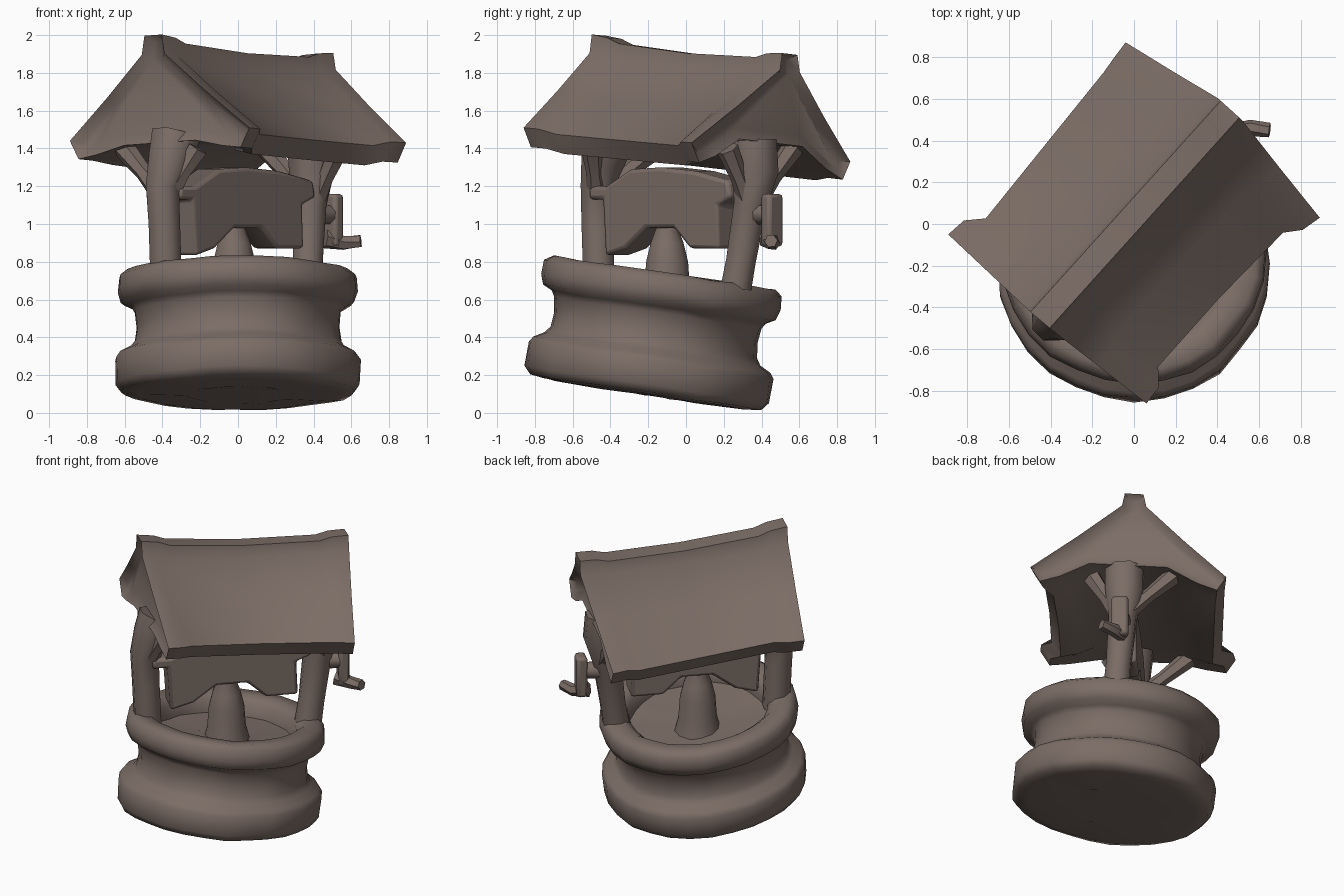
import bpy, bmesh, math, random
from mathutils import Vector, Matrix

random.seed(4)
cube = bpy.data.objects.get("Cube")
if cube:
    bpy.data.objects.remove(cube)

brown = bpy.data.materials.new("weathered brown")
brown.use_nodes = True
color = (0.2, 0.153, 0.132, 1)
brown.diffuse_color = color
brown.node_tree.nodes["Principled BSDF"].inputs["Base Color"].default_value = color


def finish(name, bm, bevel=0.0, angle=50):
    bmesh.ops.recalc_face_normals(bm, faces=bm.faces)
    mesh = bpy.data.meshes.new(name)
    bm.to_mesh(mesh)
    bm.free()
    mesh.materials.append(brown)
    ob = bpy.data.objects.new(name, mesh)
    bpy.context.collection.objects.link(ob)
    if bevel:
        mod = ob.modifiers.new("soft edges", 'BEVEL')
        mod.width, mod.segments = bevel, 2
    bpy.ops.object.select_all(action='DESELECT')
    ob.select_set(True)
    bpy.context.view_layer.objects.active = ob
    bpy.ops.object.shade_smooth_by_angle(angle=math.radians(angle))
    return ob


def loft(rings):
    """Closed skin through rings of equal point count."""
    bm = bmesh.new()
    rows = [[bm.verts.new(p) for p in ring] for ring in rings]
    n = len(rows[0])
    for a, b in zip(rows, rows[1:]):
        for i in range(n):
            j = (i + 1) % n
            bm.faces.new((a[i], a[j], b[j], b[i]))
    caps = [bm.faces.new(rows[0]), bm.faces.new(rows[-1])]
    return bm, caps


def tube(name, path, radii, sides=8):
    """Tapered limb along a path, with one radius per point."""
    pts = [Vector(p) for p in path]
    rings = []
    for i, p in enumerate(pts):
        d = pts[min(i + 1, len(pts) - 1)] - pts[max(i - 1, 0)]
        q = Vector((0, 0, 1)).rotation_difference(d)
        rings.append([p + q @ Vector((radii[i] * math.cos(a), radii[i] * math.sin(a), 0))
                      for a in (math.tau * (k + .5) / sides for k in range(sides))])
    return finish(name, loft(rings)[0])


def box(name, center, size, axis, bevel=0.02):
    """Box whose local x follows the axis."""
    bm = bmesh.new()
    bmesh.ops.create_cube(bm, size=1)
    turn = Vector(axis).to_track_quat('X', 'Z').to_matrix().to_4x4()
    bm.transform(Matrix.Translation(center) @ turn @ Matrix.Diagonal((*size, 1)))
    return finish(name, bm, bevel)


# Leaning stone well: lathed profile with a slight lumpiness
profile = [(.3, -.01), (.54, -.005), (.62, .005), (.65, .045), (.652, .175), (.63, .205), (.575, .235),
           (.55, .27), (.54, .35), (.55, .43), (.57, .46), (.622, .485), (.638, .54), (.63, .615),
           (.59, .645), (.5, .64), (.45, .6), (.44, .51), (.2, .49)]
lean = Matrix.Translation((0, -.215, .105)) @ Matrix.Rotation(-math.atan(.15), 4, 'X')
sides = 28
lump = [random.uniform(-.008, .008) for _ in range(sides)]
rings = []
for r, h in profile:
    ring = []
    for k in range(sides):
        a = math.tau * k / sides
        rr = r + lump[k] + random.uniform(-.004, .004)
        ring.append(lean @ Vector((rr * math.cos(a), rr * math.sin(a), h + lump[k - 5] * .6)))
    rings.append(ring)
finish("stone_well", loft(rings)[0], angle=55)

# Roof: eave and ridge ends, front then back
left = Vector((-.89, -.05, 1.44)), Vector((-.04, .87, 1.33))
right = Vector((.06, -.86, 1.51)), Vector((.89, .03, 1.43))
peak = Vector((-.45, -.46, 2.0)), Vector((.46, .55, 1.9))


def roof_section(t, left_inset, right_inset, dip, shoulder):
    l, r, p = (e[0].lerp(e[1], t) for e in (left, right, peak))
    p = p - Vector((0, 0, .03 * 4 * t * (1 - t) + dip))
    across = (r - l).normalized()
    l = l + across * left_inset - Vector((0, 0, dip))
    r = r - across * right_inset - Vector((0, 0, dip))
    cap = across * .06
    low = p - Vector((0, 0, shoulder))
    mid = (l + r) / 2
    mid.z = 1.43
    drop = Vector((0, 0, -.1))
    return [l, l.lerp(low - cap, .5), low - cap * 1.3, p - cap, p + cap, low + cap * 1.3,
            r.lerp(low + cap, .5), r,
            r - across * .06 + drop, r.lerp(mid, .3) + drop * .7, mid + across * .25,
            mid - across * .25, l.lerp(mid, .3) + drop * .7, l + across * .06 + drop]


stations = [(0, 0, 0, 0, .1), (.08, .01, .01, 0, .1), (.14, .08, .08, .02, .1), (.5, .05, .09, .02, .08),
            (.86, .02, .08, .02, .08), (.92, .01, .02, 0, .09), (1, 0, 0, 0, .09)]
bm, gables = loft([roof_section(*s) for s in stations])
bmesh.ops.recalc_face_normals(bm, faces=bm.faces)
bmesh.ops.inset_individual(bm, faces=gables, thickness=.05, depth=-.04)
finish("gabled_roof", bm, angle=60)

# Posts, flaring under the gables
tube("front_post", [(-.38, -.46, .68), (-.39, -.47, 1.0), (-.4, -.47, 1.2), (-.36, -.44, 1.34),
                    (-.33, -.4, 1.46)], [.09, .09, .095, .125, .14])
tube("back_post", [(.36, .25, .58), (.37, .29, .8), (.38, .34, 1.1), (.39, .37, 1.28),
                   (.38, .36, 1.44)], [.09, .085, .095, .13, .13])

# Braces from posts to eaves
for name, foot, eave in (("front", Vector((-.4, -.46, 1.15)), left[0].lerp(right[0], .24)),
                         ("front", Vector((-.37, -.47, 1.15)), left[0].lerp(right[0], .65)),
                         ("back", Vector((.4, .36, 1.1)), left[1].lerp(right[1], .27)),
                         ("back", Vector((.4, .34, 1.1)), left[1].lerp(right[1], .68))):
    tip = eave + Vector((.06, .08, 0)) * (1 if name == "front" else -1)
    tip.z = 1.4
    tube(name + "_brace", [foot, foot.lerp(tip, .5), tip], [.06, .045, .06], 6)

# Winding drum between the posts: slim bow-tie outline below a beam
along = Vector((.69, .72, 0)).normalized()
outward = Vector((along.y, -along.x, 0))
centre = Vector((-.01, -.08, 0))
outline = [(-.52, 1.2), (-.4, 1.2), (-.22, 1.29), (0, 1.3), (.25, 1.28), (.5, 1.23), (.52, 1.14),
           (.42, 1.1), (.43, .87), (.22, .87), (.1, .98), (-.1, .98), (-.25, .87), (-.4, .83),
           (-.42, 1.13), (-.52, 1.13)]
drum = loft([[centre + along * s + outward * w + Vector((0, 0, z)) for s, z in outline]
             for w in (-.09, .09)])[0]
finish("winding_drum", drum, .02)

# Hanging bucket and rope
tube("bucket", [(-.02, -.1, z) for z in (.52, .66, .8, .9, .98, 1.1)],
     [.16, .125, .115, .09, .06, .06], 12)

# Crank on the back post
tube("axle", [(.38, .35, 1.05), (.5, .45, 1.05)], [.06, .05], 8)
box("crank_arm", (.5, .455, 1.02), (.07, .11, .28), along, .02)
tube("crank_handle", [(.46, .43, .92), (.56, .46, .9), (.65, .45, .91)], [.05, .04, .035], 6)
